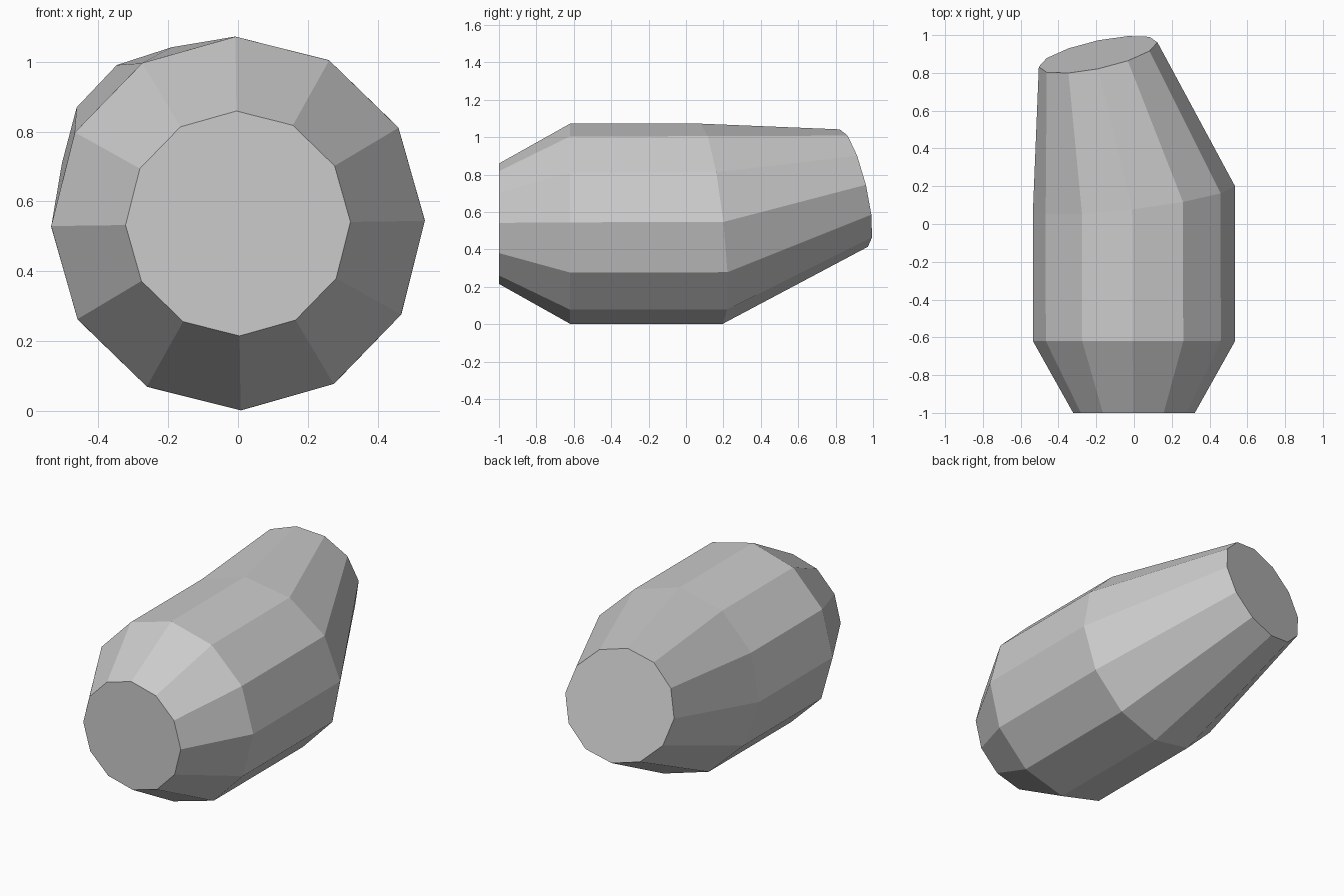
import bpy, bmesh
from math import sin, cos, pi, radians

if "Cube" in bpy.data.objects:
    bpy.data.objects.remove(bpy.data.objects["Cube"], do_unlink=True)

SIDES = 12

# Single flat grey material
grey = bpy.data.materials.new("plain grey")
grey.use_nodes = True
colour = (0.6, 0.6, 0.6, 1)
grey.diffuse_color = colour
grey.node_tree.nodes["Principled BSDF"].inputs["Base Color"].default_value = colour


def ring(bm, centre, radius, tilt_x=0, tilt_z=0, twist=0.8, lift=0):
    """Twelve-sided section; the tilts slope it along y, lift raises the +x side."""
    verts = []
    for i in range(SIDES):
        a = 2 * pi * i / SIDES - radians(twist)
        dx = radius * sin(a)
        dz = radius * cos(a) + lift * sin(a)
        dy = tilt_x * dx + tilt_z * dz
        verts.append(bm.verts.new((centre[0] + dx, centre[1] + dy, centre[2] + dz)))
    return verts


bm = bmesh.new()

# Sections from the front cap, along the barrel, to the bent and tapered tail
rings = [
    ring(bm, (0, -1, 0.537), 0.322),
    ring(bm, (0, -0.62, 0.537), 0.535),
    ring(bm, (0, 0.137, 0.537), 0.535, 0.12, -0.11, 1.0),
    ring(bm, (-0.19, 0.897, 0.7275), 0.314, 0.22, -0.24, 0, 0.0175),
]

# Skin between neighbouring sections
for a, b in zip(rings, rings[1:]):
    for i in range(SIDES):
        j = (i + 1) % SIDES
        bm.faces.new((a[i], a[j], b[j], b[i]))

# Flat caps
bm.faces.new(rings[0])
bm.faces.new(rings[-1])
bmesh.ops.recalc_face_normals(bm, faces=bm.faces)

mesh = bpy.data.meshes.new("bent_barrel")
bm.to_mesh(mesh)
bm.free()
mesh.materials.append(grey)
body = bpy.data.objects.new("bent_barrel", mesh)
bpy.context.scene.collection.objects.link(body)
